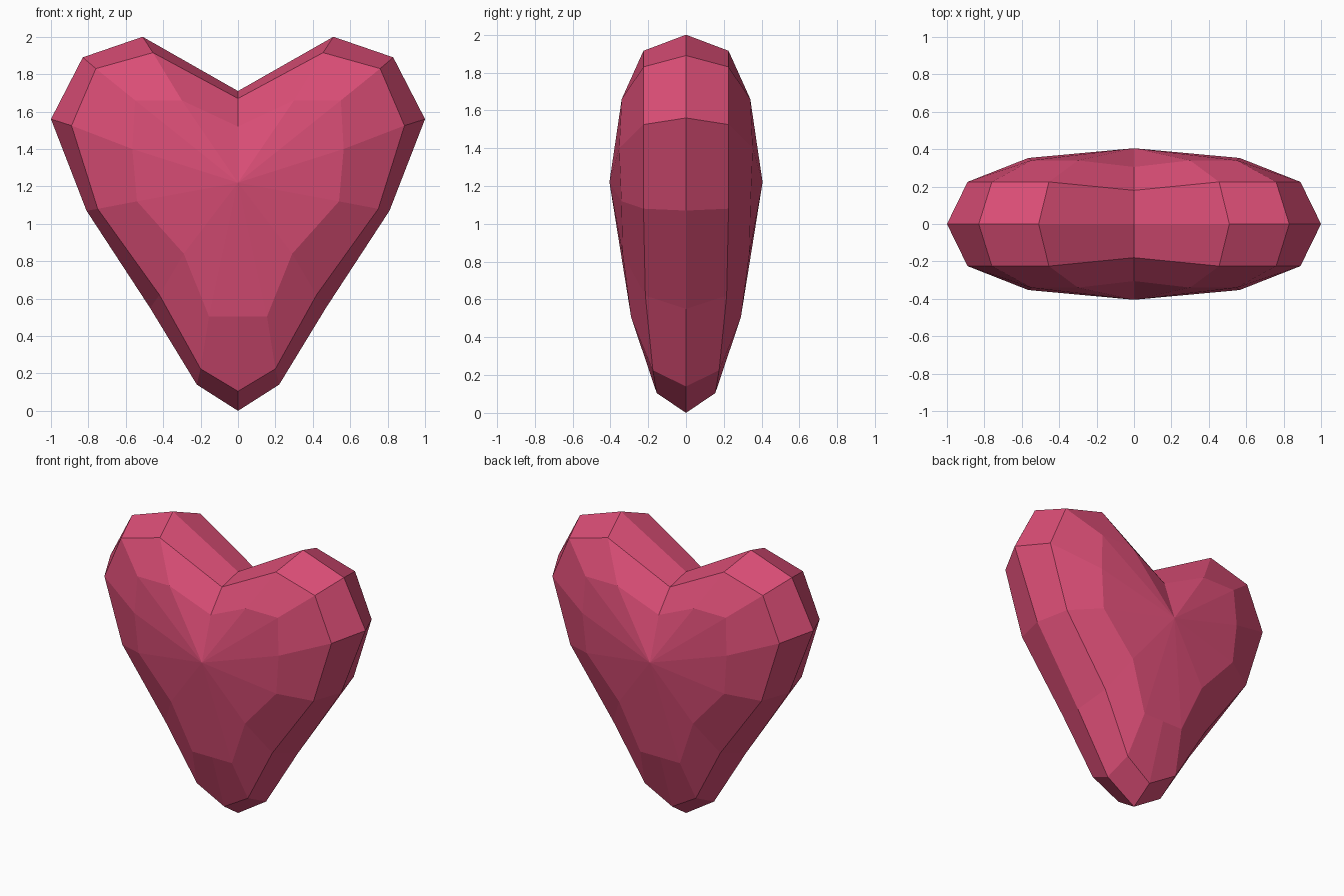
import bpy, bmesh

if "Cube" in bpy.data.objects:
    bpy.data.objects.remove(bpy.data.objects["Cube"])

# Right-hand half contours (x, depth, z), from top notch round to bottom tip
RIM = [(0, 0, 1.71), (.51, 0, 2.0), (.83, 0, 1.89), (1.0, 0, 1.56),
       (.81, 0, 1.07), (.47, 0, .55), (.22, 0, .14), (0, 0, 0)]
BEVEL = [(0, .18, 1.67), (.455, .225, 1.915), (.76, .225, 1.83), (.89, .225, 1.525),
         (.75, .225, 1.08), (.42, .215, .62), (.2, .175, .225), (0, .155, .105)]
CROWN = [(0, .305, 1.52), (.30, .34, 1.66), (.55, .34, 1.66), (.565, .353, 1.40),
         (.54, .342, 1.12), (.29, .335, .84), (.155, .29, .505), (0, .29, .505)]
CENTRE = (0, .405, 1.22)

# One quarter of the gem: bands between contours plus a central fan
bm = bmesh.new()
add = lambda p: bm.verts.new((p[0], -p[1], p[2]))
rings = [[add(p) for p in ring] for ring in (RIM, BEVEL, CROWN)]
for outer, inner in zip(rings, rings[1:]):
    for i in range(len(outer) - 1):
        bm.faces.new((inner[i], inner[i + 1], outer[i + 1], outer[i]))
centre = add(CENTRE)
for a, b in zip(rings[-1], rings[-1][1:]):
    bm.faces.new((centre, b, a))

mesh = bpy.data.meshes.new("heart_gem")
bm.to_mesh(mesh)
bm.free()
heart = bpy.data.objects.new("heart_gem", mesh)
bpy.context.collection.objects.link(heart)

# Mirror left-right and front-back
mirror = heart.modifiers.new("Mirror", 'MIRROR')
mirror.use_axis = (True, True, False)
mirror.use_clip = True

# Rose colour
mat = bpy.data.materials.new("rose")
mat.diffuse_color = (.70, .075, .18, 1)
mat.use_nodes = True
mat.node_tree.nodes["Principled BSDF"].inputs["Base Color"].default_value = mat.diffuse_color
mesh.materials.append(mat)
